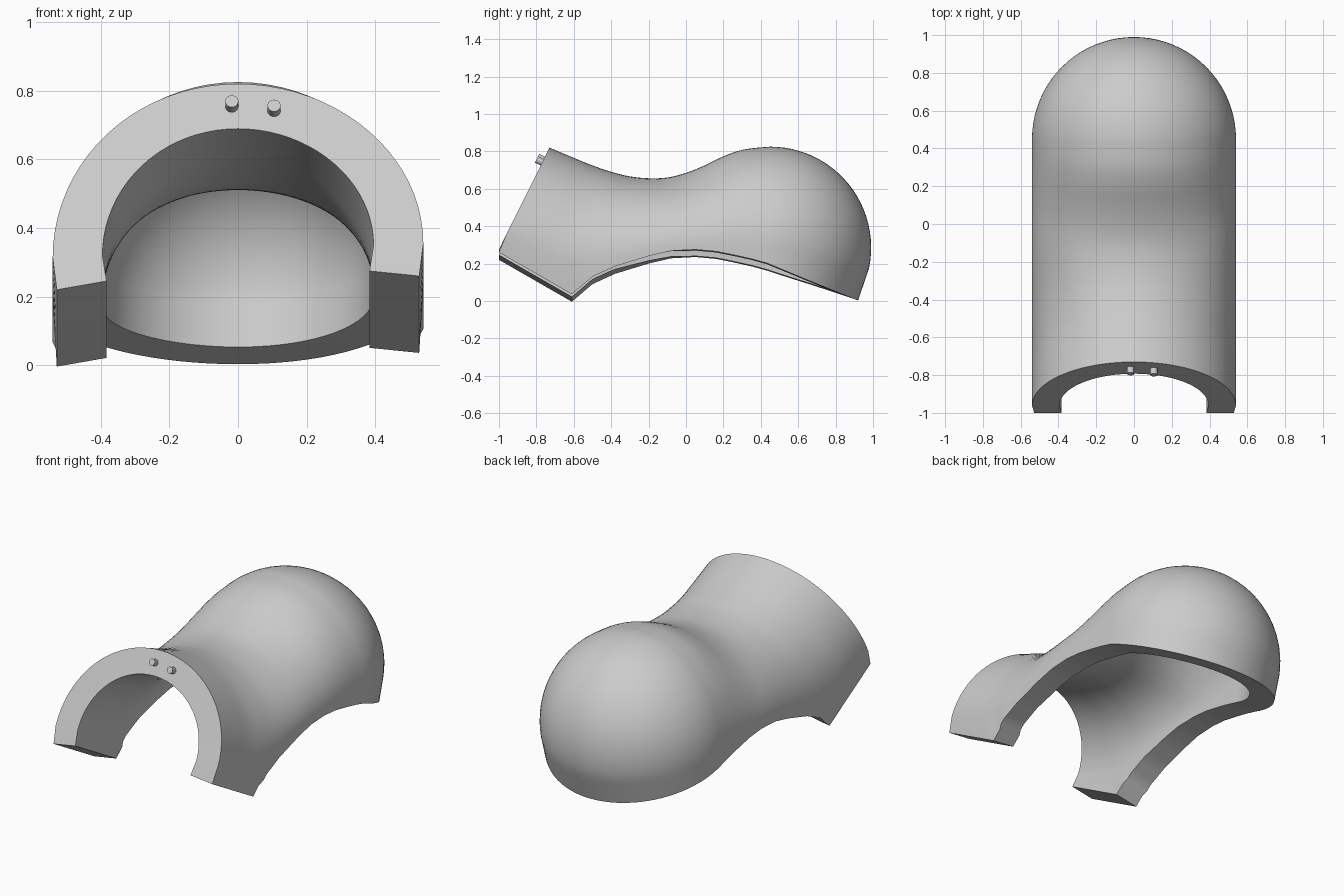
import bpy, bmesh, math
from mathutils import Vector

old = bpy.data.objects.get("Cube")
if old:
    bpy.data.objects.remove(old, do_unlink=True)

# Single material
grey = bpy.data.materials.new("light grey")
grey.use_nodes = True
grey.diffuse_color = (0.6, 0.6, 0.6, 1)
grey.node_tree.nodes["Principled BSDF"].inputs["Base Color"].default_value = (0.6, 0.6, 0.6, 1)

HALF_WIDTH, WALL, TILT, ARC = 0.54, 0.145, 0.037, 40

# Arch stations in (y, z): crown point, springing point, lower rim point
KEYS = [
    ((-.73, .82), (-.962, .334), (-1.0, .24)),
    ((-.60, .765), (-.82, .27), (-.80, .125)),
    ((-.48, .717), (-.67, .21), (-.61, .016)),
    ((-.38, .685), (-.51, .20), (-.50, .11)),
    ((-.30, .666), (-.38, .21), (-.38, .165)),
    ((-.20, .656), (-.22, .24), (-.20, .22)),
    ((-.10, .66), (-.08, .265), (-.08, .248)),
    ((0, .685), (.06, .27), (.05, .255)),
    ((.10, .725), (.17, .275), (.16, .245)),
    ((.20, .773), (.28, .28), (.26, .225)),
    ((.31, .81), (.37, .283), (.35, .205)),
    ((.45, .825), (.45, .285), (.43, .183)),
]
KEYS = [[Vector(p) for p in key] for key in KEYS]


def spline(a, b, c, d, t):
    return b + (c - a) * (t / 2) + (a - b * 2.5 + c * 2 - d / 2) * t ** 2 \
        + ((b - c) * 1.5 + (d - a) / 2) * t ** 3


def build_stations():
    out = []
    # Tube and saddle
    for i in range(len(KEYS) - 1):
        a, b, c, d = (KEYS[min(max(j, 0), len(KEYS) - 1)] for j in range(i - 1, i + 3))
        for s in range(4):
            t = s / 4
            out.append([spline(a[k], b[k], c[k], d[k], t) for k in (0, 1)] + [b[2].lerp(c[2], t)])
    # Dome fan around its centre
    centre, rim = KEYS[-1][1], KEYS[-1][2]
    for i in range(25):
        ang = math.radians(90 - 102 * i / 24)
        crown = centre + Vector((math.cos(ang), math.sin(ang))) * HALF_WIDTH
        out.append([crown, centre, rim])
    # Leaning skirt below the dome
    last, end = out[-1][0], Vector((.92, .003))
    for i in range(1, 5):
        out.append([last.lerp(end, i / 4), centre.lerp(rim, i / 4), rim])
    return out


def arch(crown, base, rim, inset):
    """One arch with a straight leg down to the rim on each side."""
    w = HALF_WIDTH - inset
    top = crown + (base - crown).normalized() * inset
    lift = max(0, min(.02, -.05 * rim.x)) if inset else 0
    leg_w = w - (.012 if rim.x < -.55 else 0)
    pts = [Vector((leg_w, rim.x, rim.y + lift + TILT * w))]
    if (base - rim).length < 1e-5:
        pts[0].x = w
    for i in range(ARC + 1):
        a = math.pi * i / ARC
        p = base + (top - base) * math.sin(a)
        x = w * math.cos(a)
        pts.append(Vector((x, p.x, p.y + TILT * x * (1 - math.sin(a)))))
    pts.append(Vector((-pts[0].x, rim.x, rim.y + lift - TILT * w)))
    return pts


# Shell: outer and inner lofts joined along their open edges
stations = build_stations()
bm = bmesh.new()
outer = [[bm.verts.new(p) for p in arch(*s, 0)] for s in stations]
inner = [[bm.verts.new(p) for p in arch(*s, WALL)] for s in stations]


def loft(rows, flip):
    for r, q in zip(rows, rows[1:]):
        for i in range(len(r) - 1):
            f = (r[i], r[i + 1], q[i + 1], q[i])
            bm.faces.new(f[::-1] if flip else f)


loft(outer, False)
loft(inner, True)
for k in (0, -1):
    loft([outer[k], inner[k]], k == 0)
for k in (0, -1):
    loft([[row[k] for row in outer], [row[k] for row in inner]], k == 0)
bmesh.ops.remove_doubles(bm, verts=bm.verts, dist=0.0005)
bmesh.ops.dissolve_degenerate(bm, edges=bm.edges, dist=0.0001)
bmesh.ops.recalc_face_normals(bm, faces=bm.faces)
mesh = bpy.data.meshes.new("shell")
bm.to_mesh(mesh)
bm.free()
mesh.materials.append(grey)
shell = bpy.data.objects.new("shell", mesh)
bpy.context.collection.objects.link(shell)
bpy.ops.object.select_all(action='DESELECT')
shell.select_set(True)
bpy.context.view_layer.objects.active = shell
bpy.ops.object.shade_smooth_by_angle(angle=math.radians(35))

# Two pegs on the front face
face_up = Vector((0, .43, .9)).normalized()
outward = Vector((0, -face_up.z, face_up.y))
for name, x, drop in (("right_peg", -.018, .073), ("left_peg", .105, .087)):
    pos = Vector((x, -.73, .82)) - face_up * drop + outward * .01
    bpy.ops.mesh.primitive_cylinder_add(vertices=24, radius=.019, depth=.05, location=pos)
    peg = bpy.context.object
    peg.name = name
    peg.rotation_euler = outward.to_track_quat('Z', 'Y').to_euler()
    peg.data.materials.append(grey)
    bpy.ops.object.shade_smooth_by_angle(angle=math.radians(35))
